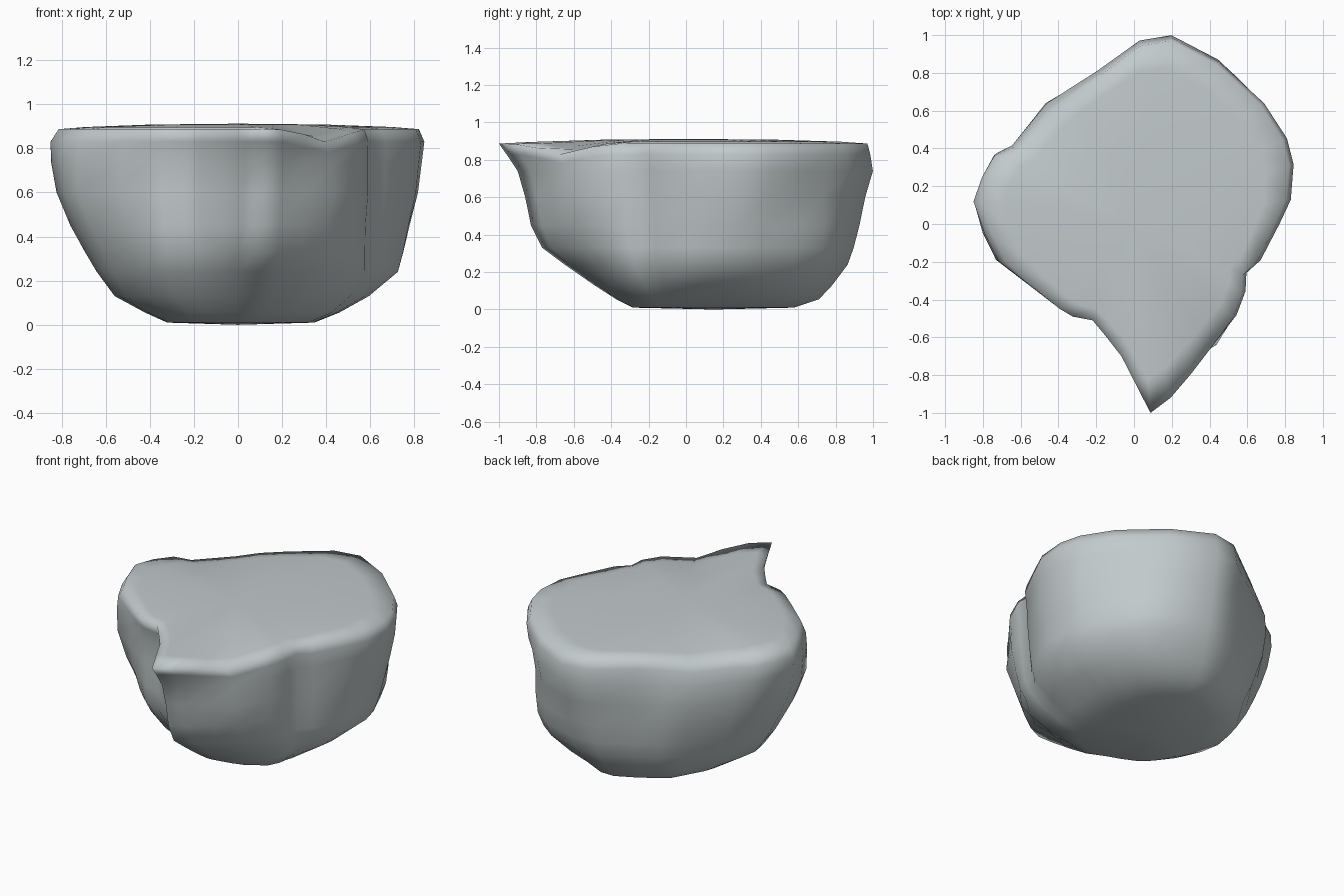
import bpy, bmesh, math
from mathutils import Vector

if "Cube" in bpy.data.objects:
    bpy.data.objects.remove(bpy.data.objects["Cube"])

# Widest outline seen from above, counter-clockwise from the front spur
OUTLINE = [(.09, -1), (.20, -.92), (.31, -.80), (.41, -.68), (.54, -.5), (.59, -.37),
           (.595, -.27), (.67, -.2), (.77, 0), (.83, .13), (.845, .32), (.81, .46),
           (.69, .65), (.57, .76), (.45, .87), (.2, 1), (.03, .97), (-.2, .8),
           (-.34, .71), (-.47, .64), (-.66, .42), (-.75, .37), (-.81, .25), (-.85, .12),
           (-.78, -.05), (-.70, -.2), (-.52, -.36), (-.41, -.45), (-.34, -.49),
           (-.23, -.51), (-.16, -.59), (-.07, -.7), (0, -.83)]

# Height, left, right, front, back extents, and how far the outline is rounded off
LEVELS = [(.010, -.32, .34, -.28, .58, .7),
          (.055, -.42, .46, -.37, .72, .6),
          (.13, -.56, .60, -.49, .79, .5),
          (.24, -.64, .735, -.65, .87, .4),
          (.33, -.69, .76, -.77, .90, .3),
          (.45, -.75, .785, -.83, .93, .2),
          (.60, -.81, .82, -.86, .96, .1),
          (.74, -.84, .835, -.90, 1.0, .03),
          (.83, -.845, .845, -.96, .985, 0),
          (.887, -.81, .82, -1.0, .97, 0),
          (.897, -.69, .70, -.82, .83, .1),
          (.908, -.40, .40, -.45, .48, .3)]

# Local dents and bulges: centre, radius, push outwards, push upwards
DENTS = [((.40, -.66, .92), .18, -.01, -.06),   # worn rim right of the spur
         ((.45, -.58, .62), .16, .06, 0),       # shoulder below it
         ((-.55, .55, .92), .22, -.04, -.04),   # worn rim at the back left
         ((.71, .62, .60), .13, -.04, 0),       # groove at the back right
         ((.50, .72, .33), .22, .06, 0),        # full back right flank
         ((-.70, -.15, .60), .25, .05, 0),      # full left flank
         ((-.40, .68, .50), .22, .03, 0),       # full back left flank
         ((.35, -.25, .04), .20, .07, 0),       # foot corners
         ((.38, .48, .03), .20, .06, 0),
         ((-.32, .42, .02), .20, .05, 0)]


def ring_point(p, level):
    z, left, right, front, back, rounding = level
    x = p[0] / .845 * right if p[0] > 0 else p[0] / .85 * -left
    y = p[1] * back if p[1] > 0 else p[1] * -front
    # blend towards a plain oval of the same extents
    a = math.atan2(y, x)
    c, s = math.cos(a), math.sin(a)
    rx, ry = (right if c > 0 else -left), (back if s > 0 else -front)
    r = 1 / math.sqrt((c / rx) ** 2 + (s / ry) ** 2)
    v = Vector((x, y, z)).lerp(Vector((c * r, s * r, z)), rounding)
    out = Vector((v.x, v.y, 0)).normalized()
    move = Vector()
    for centre, radius, side, up in DENTS:
        w = math.exp(-((v - Vector(centre)).length / radius) ** 2)
        move += w * (out * side + Vector((0, 0, up)))
    return v + move


# Boulder body: stacked rings bridged into walls, closed by shallow fans
bm = bmesh.new()
rings = [[bm.verts.new(ring_point(p, lv)) for p in OUTLINE] for lv in LEVELS]
n = len(OUTLINE)
for low, high in zip(rings, rings[1:]):
    for i in range(n):
        j = (i + 1) % n
        bm.faces.new((low[i], low[j], high[j], high[i]))
top = bm.verts.new((0, 0, .912))
base = bm.verts.new((0, .15, 0))
for i in range(n):
    j = (i + 1) % n
    bm.faces.new((rings[-1][i], rings[-1][j], top))
    bm.faces.new((rings[0][j], rings[0][i], base))
for f in bm.faces:
    f.smooth = True
bmesh.ops.recalc_face_normals(bm, faces=bm.faces[:])
mesh = bpy.data.meshes.new("boulder")
bm.to_mesh(mesh)
bm.free()

stone = bpy.data.materials.new("grey_stone")
stone.diffuse_color = (.54, .59, .60, 1)
stone.use_nodes = True
stone.node_tree.nodes["Principled BSDF"].inputs["Base Color"].default_value = stone.diffuse_color
mesh.materials.append(stone)
bpy.context.collection.objects.link(bpy.data.objects.new("boulder", mesh))
